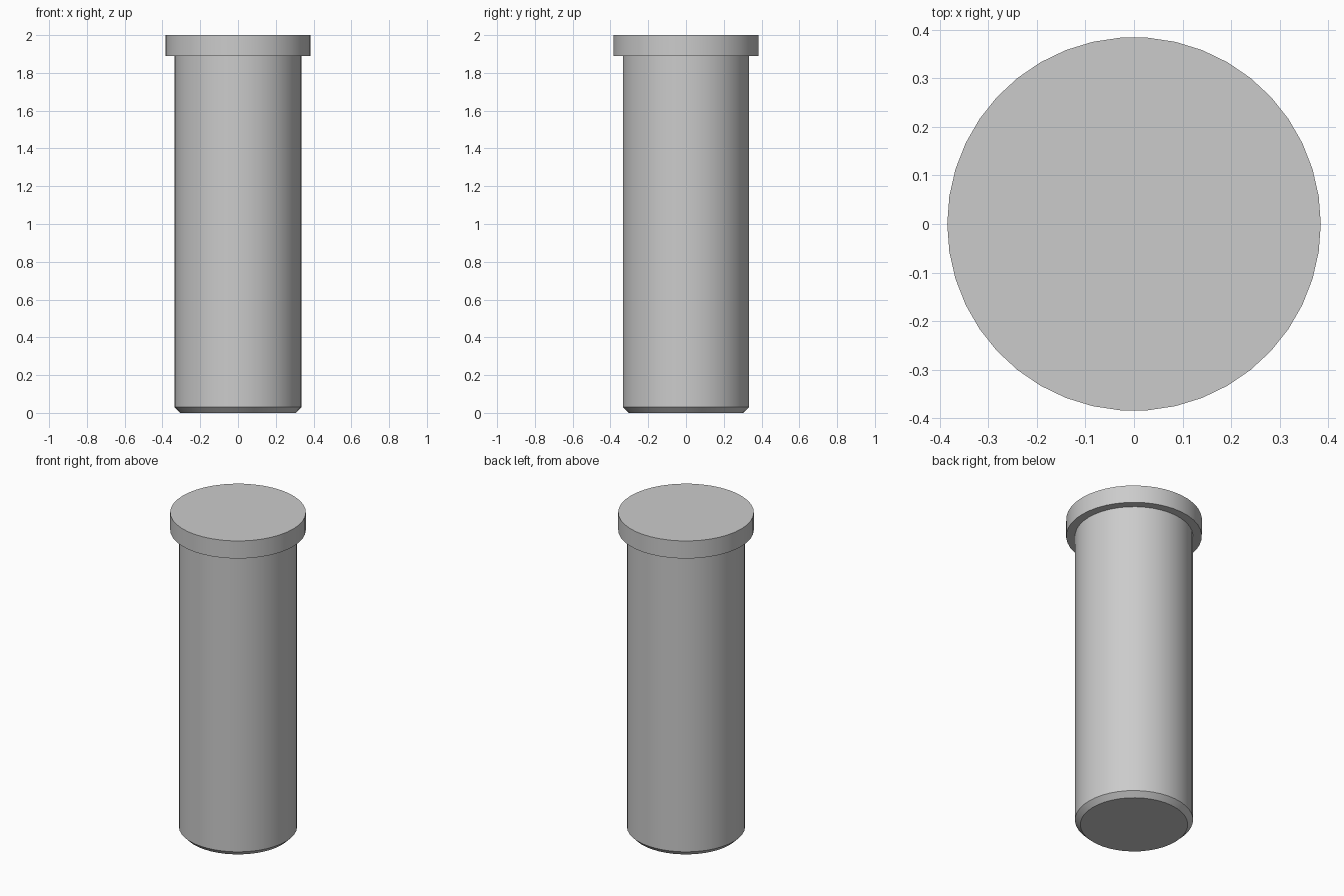
import bpy, bmesh, math

if "Cube" in bpy.data.objects:
    bpy.data.objects.remove(bpy.data.objects["Cube"])

SIDES = 42

grey = bpy.data.materials.new("plain grey")
grey.diffuse_color = (0.6, 0.6, 0.6, 1.0)
grey.use_nodes = True
grey.node_tree.nodes["Principled BSDF"].inputs["Base Color"].default_value = grey.diffuse_color


def turned(name, profile):
    """Closed solid turned around z from (radius, height) points, bottom to top."""
    bm = bmesh.new()
    rings = []
    for r, z in profile:
        rings.append([bm.verts.new((r * math.cos(2 * math.pi * i / SIDES),
                                    r * math.sin(2 * math.pi * i / SIDES), z))
                      for i in range(SIDES)])
    for low, high in zip(rings, rings[1:]):
        for i in range(SIDES):
            j = (i + 1) % SIDES
            bm.faces.new((low[i], low[j], high[j], high[i]))
    bm.faces.new(rings[0][::-1])
    bm.faces.new(rings[-1])
    mesh = bpy.data.meshes.new(name)
    bm.to_mesh(mesh)
    bm.free()
    mesh.materials.append(grey)
    obj = bpy.data.objects.new(name, mesh)
    bpy.context.collection.objects.link(obj)
    bpy.ops.object.select_all(action='DESELECT')
    obj.select_set(True)
    bpy.context.view_layer.objects.active = obj
    bpy.ops.object.shade_smooth_by_angle(angle=math.radians(30))
    return obj


# Pin shank with chamfered tip, and the wider flat head
turned("pin_shank", [(0.305, 0.0), (0.335, 0.03), (0.335, 1.89)])
turned("pin_head", [(0.385, 1.89), (0.385, 2.0)])
